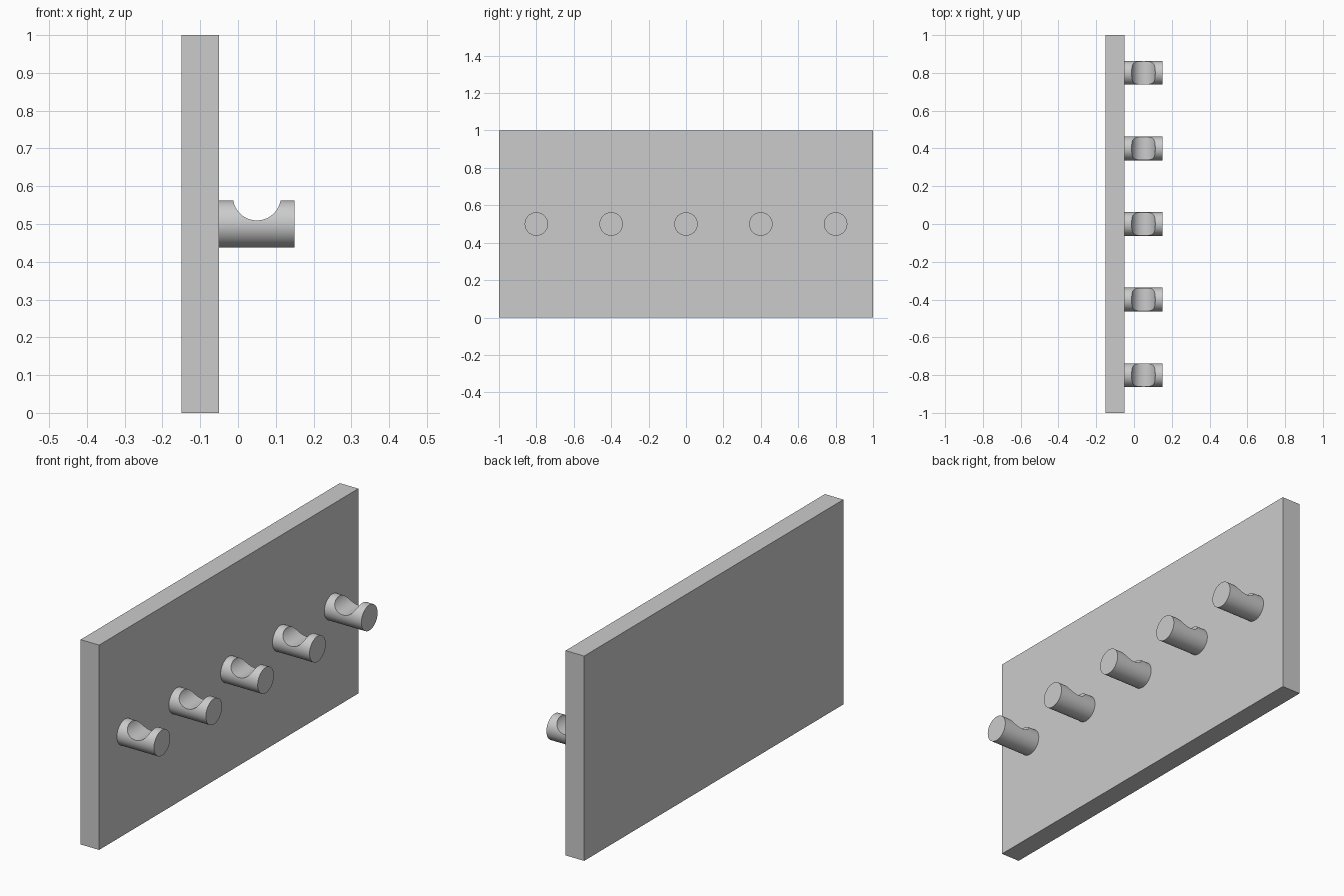
import bpy
import math

if "Cube" in bpy.data.objects:
    bpy.data.objects.remove(bpy.data.objects["Cube"])

PEG_R = 0.0625
PEG_Z = 0.5
SPACING = 0.4


def cylinder(name, radius, depth, location, rotation):
    bpy.ops.mesh.primitive_cylinder_add(vertices=64, radius=radius, depth=depth,
                                        location=location, rotation=rotation)
    obj = bpy.context.object
    obj.name = name
    return obj


# Back board
bpy.ops.mesh.primitive_cube_add(size=1, location=(-0.1, 0, 0.5))
board = bpy.context.object
board.name = "back_board"
board.scale = (0.1, 2, 1)
bpy.ops.object.transform_apply(location=False, rotation=False, scale=True)

# Row of round pegs, each with a round notch across the top
for i in range(5):
    y = (i - 2) * SPACING
    cutter = cylinder("notch_cutter", 0.0635, 0.2, (0.05, y, 0.573),
                      (math.pi / 2, 0, 0))
    cutter.hide_render = True
    peg = cylinder(f"peg_{i + 1}", PEG_R, 0.2, (0.05, y, PEG_Z),
                   (0, math.pi / 2, 0))
    notch = peg.modifiers.new("notch", 'BOOLEAN')
    notch.operation = 'DIFFERENCE'
    notch.solver = 'EXACT'
    notch.object = cutter
    bpy.ops.object.modifier_apply(modifier=notch.name)
    bpy.ops.object.shade_smooth_by_angle(angle=math.radians(30))
    bpy.data.objects.remove(cutter)
